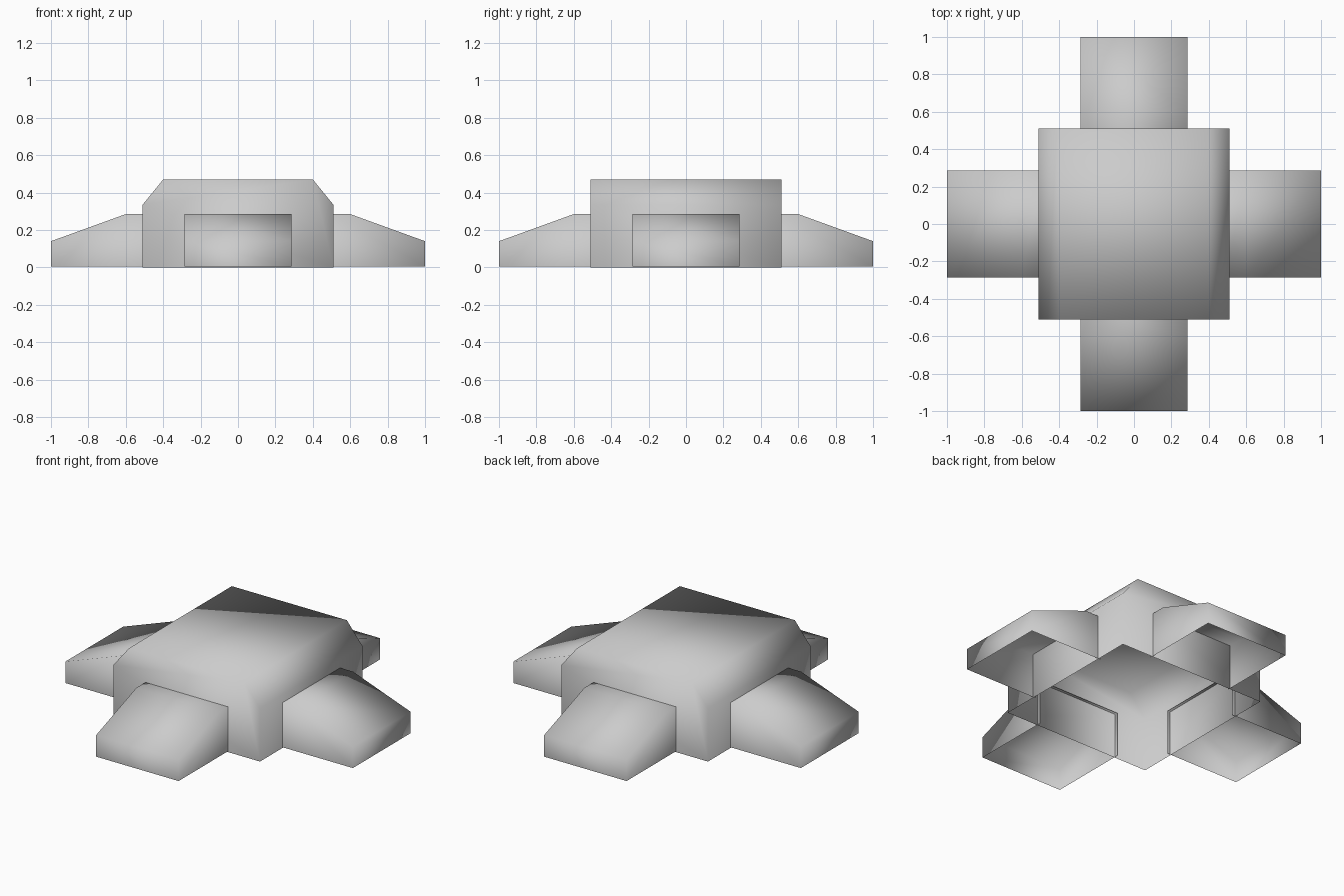
import bpy
import bmesh
from math import pi
from mathutils import Matrix

cube = bpy.data.objects.get("Cube")
if cube:
    bpy.data.objects.remove(cube, do_unlink=True)

# Single plain grey finish
grey = bpy.data.materials.new("plain_grey")
grey.use_nodes = True
colour = (0.6, 0.6, 0.6, 1)
grey.diffuse_color = colour
grey.node_tree.nodes["Principled BSDF"].inputs["Base Color"].default_value = colour


def shell(name, profile, half_depth, open_sides, turn=0):
    """Extrude an x-z profile along y, leaving the given profile sides open."""
    bm = bmesh.new()
    front = [bm.verts.new((x, -half_depth, z)) for x, z in profile]
    back = [bm.verts.new((x, half_depth, z)) for x, z in profile]
    bm.faces.new(front)
    bm.faces.new(back[::-1])
    count = len(profile)
    for i in range(count):
        if i not in open_sides:
            j = (i + 1) % count
            bm.faces.new((front[j], front[i], back[i], back[j]))
    bm.transform(Matrix.Rotation(turn, 4, "Z"))
    for face in bm.faces:
        face.smooth = True
    mesh = bpy.data.meshes.new(name)
    bm.to_mesh(mesh)
    bm.free()
    mesh.materials.append(grey)
    obj = bpy.data.objects.new(name, mesh)
    bpy.context.collection.objects.link(obj)
    return obj


# Central body: chamfered along its left and right top edges, open below
shell("central_body",
      [(-0.51, 0), (0.51, 0), (0.51, 0.335), (0.4, 0.47), (-0.4, 0.47), (-0.51, 0.335)],
      0.51, {0})

# Four sloped arms, open below and at the inner end, just piercing the body walls
arm_profile = [(0.49, 0.005), (1, 0.005), (1, 0.14), (0.6, 0.285), (0.49, 0.285)]
for i, side in enumerate(("left", "back", "right", "front")):
    shell(side + "_arm", arm_profile, 0.287, {0, 4}, i * pi / 2)
